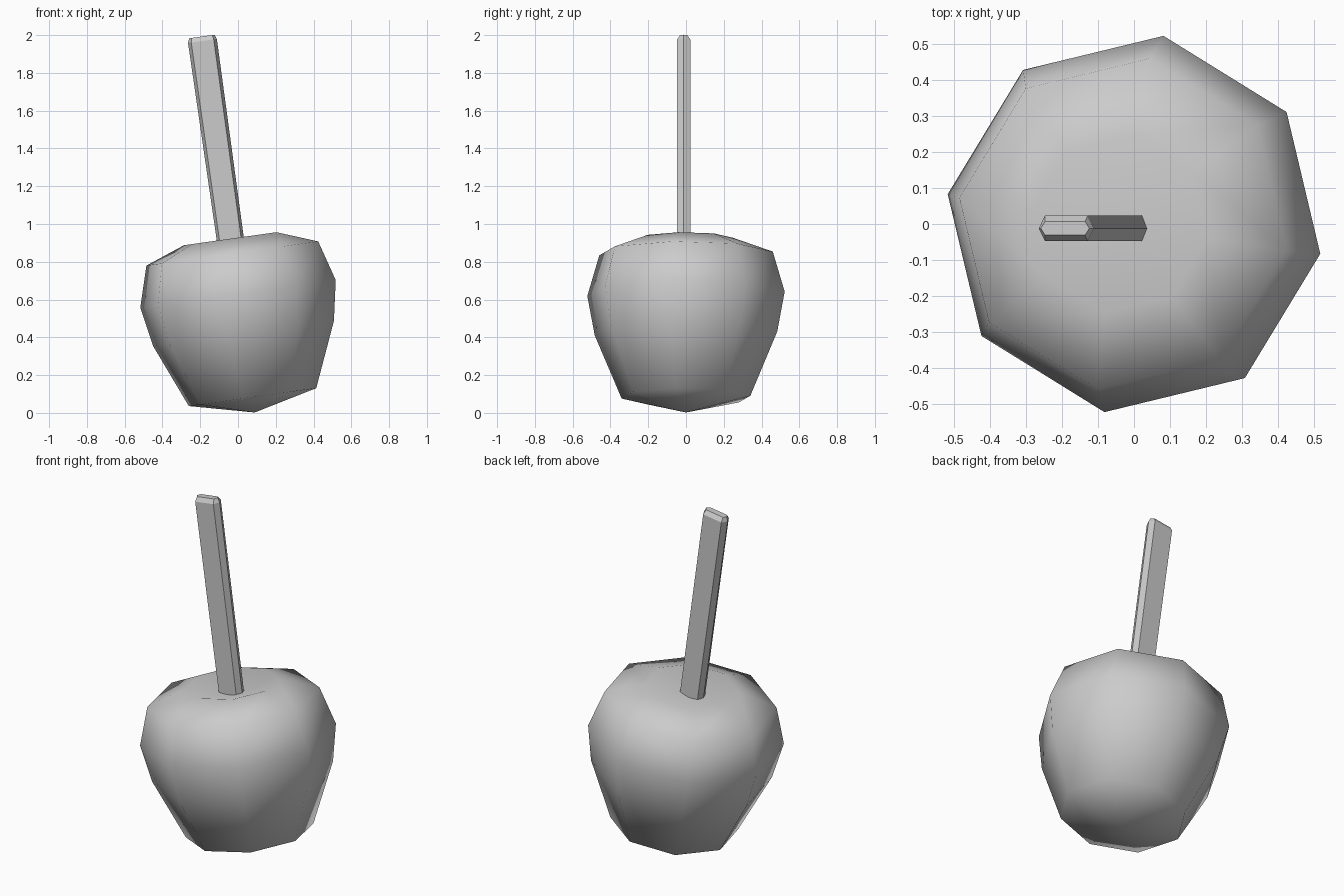
import bpy
import bmesh
from math import sin, cos, pi, radians
from mathutils import Matrix, Vector

cube = bpy.data.objects.get("Cube")
if cube:
    bpy.data.objects.remove(cube, do_unlink=True)

grey = bpy.data.materials.new("plain grey")
grey.use_nodes = True
COLOUR = (0.6, 0.6, 0.6, 1)
grey.diffuse_color = COLOUR
grey.node_tree.nodes["Principled BSDF"].inputs["Base Color"].default_value = COLOUR

# Whole treat leans to its right
LEAN = Matrix.Translation((0, 0, 0.63)) @ Matrix.Rotation(radians(-8), 4, "Y")


def loft(name, sections, bottom=None, top=None, smooth=False):
    """Skin closed sections; each end closes on a pole height or a flat cap."""
    bm = bmesh.new()
    rings = [[bm.verts.new(p) for p in s] for s in sections]
    n = len(rings[0])
    for low, high in zip(rings, rings[1:]):
        for i in range(n):
            j = (i + 1) % n
            bm.faces.new((low[i], low[j], high[j], high[i]))
    for ring, pole in ((rings[0], bottom), (rings[-1], top)):
        if pole is None:
            bm.faces.new(ring)
        else:
            tip = bm.verts.new((0, 0, pole))
            for i in range(n):
                bm.faces.new((ring[i], ring[(i + 1) % n], tip))
    bmesh.ops.recalc_face_normals(bm, faces=bm.faces)
    mesh = bpy.data.meshes.new(name)
    bm.to_mesh(mesh)
    bm.free()
    mesh.materials.append(grey)
    for p in mesh.polygons:
        p.use_smooth = smooth
    obj = bpy.data.objects.new(name, mesh)
    obj.matrix_world = LEAN
    bpy.context.collection.objects.link(obj)
    return obj


def octagon(radius, z):
    angles = [radians(-9) + i * pi / 4 for i in range(8)]
    return [Vector((radius * cos(a), radius * sin(a), z)) for a in angles]


def flat_hexagon(tip, flat, thick, z):
    y = -0.012
    return [(tip, y, z), (flat, y + thick, z), (-flat, y + thick, z),
            (-tip, y, z), (-flat, y - thick, z), (flat, y - thick, z)]


# Apple: eight-sided body, full at the shoulder, dimpled at the top
profile = [(0.345, -0.552), (0.489, -0.212), (0.529, 0), (0.465, 0.216), (0.25, 0.295)]
loft("apple", [octagon(r, z) for r, z in profile], bottom=-0.634, top=0.235, smooth=True)

# Stick: flat hexagonal bar with a chamfered end
loft("stick", [flat_hexagon(0.071, 0.057, 0.036, 0.1),
               flat_hexagon(0.077, 0.06, 0.035, 1.352),
               flat_hexagon(0.068, 0.056, 0.019, 1.376)])
